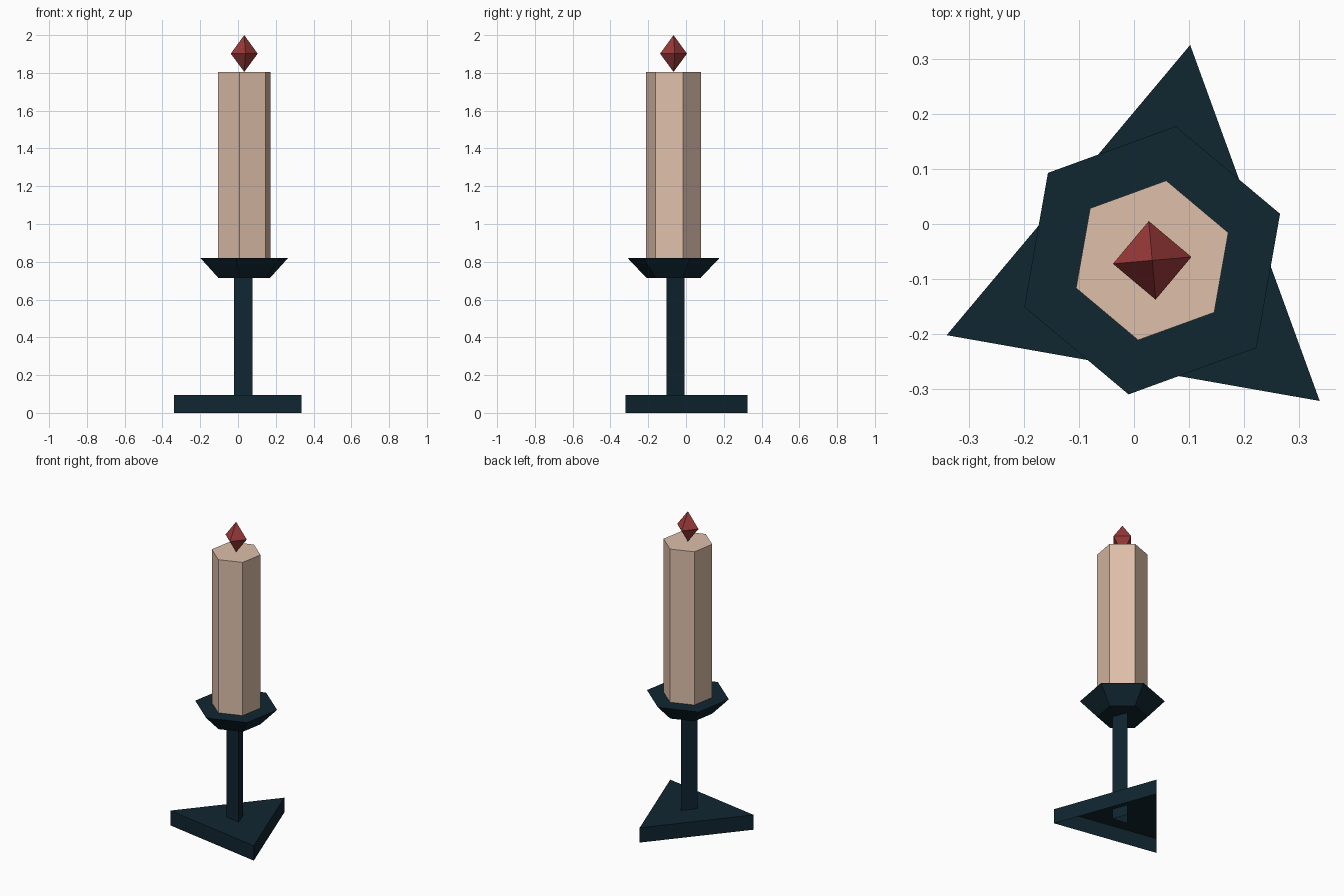
import bpy, bmesh, math

if "Cube" in bpy.data.objects:
    bpy.data.objects.remove(bpy.data.objects["Cube"])

CX, CY = 0.033, -0.066   # shared vertical axis of all parts


def material(name, rgb):
    m = bpy.data.materials.new(name)
    m.diffuse_color = (*rgb, 1.0)
    m.use_nodes = True
    m.node_tree.nodes["Principled BSDF"].inputs["Base Color"].default_value = m.diffuse_color
    return m


IRON = material("dark_iron", (0.005, 0.019, 0.030))
WAX = material("cream_wax", (0.73, 0.52, 0.40))
FLAME = material("red_flame", (0.33, 0.042, 0.042))


def lathe(name, sides, angle, profile, mat, cap_bottom=True, cap_top=True):
    """Stack of regular polygons; profile = (radius, z) pairs, radius 0 = a point."""
    bm = bmesh.new()
    rings = []
    for r, z in profile:
        if r == 0:
            rings.append([bm.verts.new((CX, CY, z))] * sides)
            continue
        ring = []
        for i in range(sides):
            a = math.radians(angle) + i * math.tau / sides
            ring.append(bm.verts.new((CX + r * math.cos(a), CY + r * math.sin(a), z)))
        rings.append(ring)
    for lo, hi in zip(rings, rings[1:]):
        for i in range(sides):
            j = (i + 1) % sides
            bm.faces.new(dict.fromkeys((lo[i], lo[j], hi[j], hi[i])))
    if cap_bottom and profile[0][0]:
        bm.faces.new(rings[0][::-1])
    if cap_top and profile[-1][0]:
        bm.faces.new(rings[-1])
    mesh = bpy.data.meshes.new(name)
    bm.to_mesh(mesh)
    bm.free()
    mesh.materials.append(mat)
    obj = bpy.data.objects.new(name, mesh)
    bpy.context.collection.objects.link(obj)
    return obj


# Triangular foot, open underneath
lathe("foot", 3, 80, [(0.397, 0.0), (0.397, 0.095)], IRON, cap_bottom=False)
# Triangular stem, its open end reaching a little inside the foot
lathe("stem", 3, 80, [(0.0585, 0.03), (0.0585, 0.715)], IRON, cap_bottom=False, cap_top=False)
# Flared hexagonal drip pan
lathe("drip_pan", 6, 20, [(0.146, 0.715), (0.247, 0.82)], IRON)
# Hexagonal candle
lathe("candle", 6, 20, [(0.147, 0.82), (0.147, 1.805)], WAX, cap_bottom=False)
# Octahedral flame
lathe("flame", 4, 5, [(0, 1.805), (0.0715, 1.902), (0, 2.0)], FLAME)
